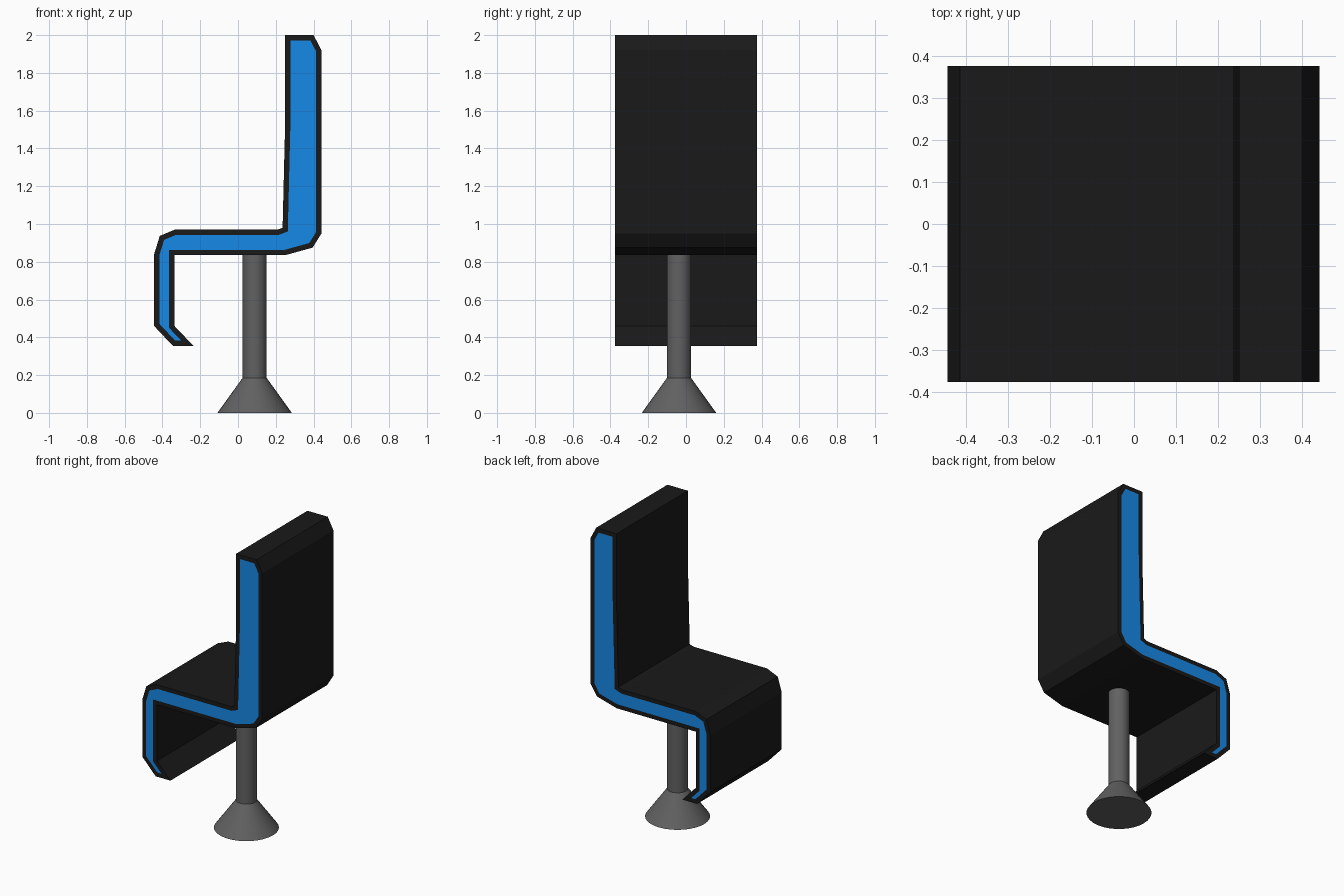
import bpy, bmesh, math

if "Cube" in bpy.data.objects:
    bpy.data.objects.remove(bpy.data.objects["Cube"])


def material(name, rgb):
    m = bpy.data.materials.new(name)
    m.diffuse_color = (*rgb, 1)
    m.use_nodes = True
    m.node_tree.nodes["Principled BSDF"].inputs["Base Color"].default_value = m.diffuse_color
    return m


def add_object(name, bm, mats):
    bmesh.ops.recalc_face_normals(bm, faces=bm.faces)
    me = bpy.data.meshes.new(name)
    bm.to_mesh(me)
    bm.free()
    ob = bpy.data.objects.new(name, me)
    bpy.context.collection.objects.link(ob)
    for m in mats:
        me.materials.append(m)
    return ob


black = material("black_cushion", (0.01, 0.01, 0.01))
blue = material("blue_side", (0.008, 0.25, 0.8))
grey = material("dark_metal", (0.12, 0.12, 0.12))

# Seat: one side profile (x, z) swept across the width
HALF_WIDTH = 0.376
profile = [(0.25, 2.0), (0.40, 2.0), (0.442, 1.92), (0.442, 0.95),
           (0.395, 0.875), (0.25, 0.835), (-0.336, 0.835), (-0.336, 0.46),
           (-0.236, 0.355), (-0.345, 0.355), (-0.444, 0.46), (-0.444, 0.84),
           (-0.414, 0.937), (-0.335, 0.97), (0.21, 0.97), (0.236, 0.98),
           (0.25, 1.55)]
bm = bmesh.new()
rings = [[bm.verts.new((x, y, z)) for x, z in profile]
         for y in (-HALF_WIDTH, HALF_WIDTH)]
n = len(profile)
for i in range(n):
    j = (i + 1) % n
    bm.faces.new((rings[0][i], rings[0][j], rings[1][j], rings[1][i]))
sides = [bm.faces.new(r) for r in rings]
bmesh.ops.recalc_face_normals(bm, faces=bm.faces)

# Blue side panels inside a black rim
bmesh.ops.inset_individual(bm, faces=sides, thickness=0.028,
                           use_even_offset=True)
for f in sides:
    f.material_index = 1
add_object("seat", bm, [black, blue])

# Pedestal: turned post with a flared foot
SEGMENTS = 32
CX, CY = 0.088, -0.037
bm = bmesh.new()
rings = []
for r, z in ((0.197, 0), (0.064, 0.185), (0.064, 0.837)):
    rings.append([bm.verts.new((CX + r * math.cos(a), CY + r * math.sin(a), z))
                  for a in (2 * math.pi * k / SEGMENTS for k in range(SEGMENTS))])
for low, high in zip(rings, rings[1:]):
    for i in range(SEGMENTS):
        j = (i + 1) % SEGMENTS
        bm.faces.new((low[i], low[j], high[j], high[i]))
bm.faces.new(rings[0])
bm.faces.new(rings[-1])
post = add_object("pedestal", bm, [grey])
bpy.context.view_layer.objects.active = post
post.select_set(True)
bpy.ops.object.shade_smooth_by_angle(angle=math.radians(30))
